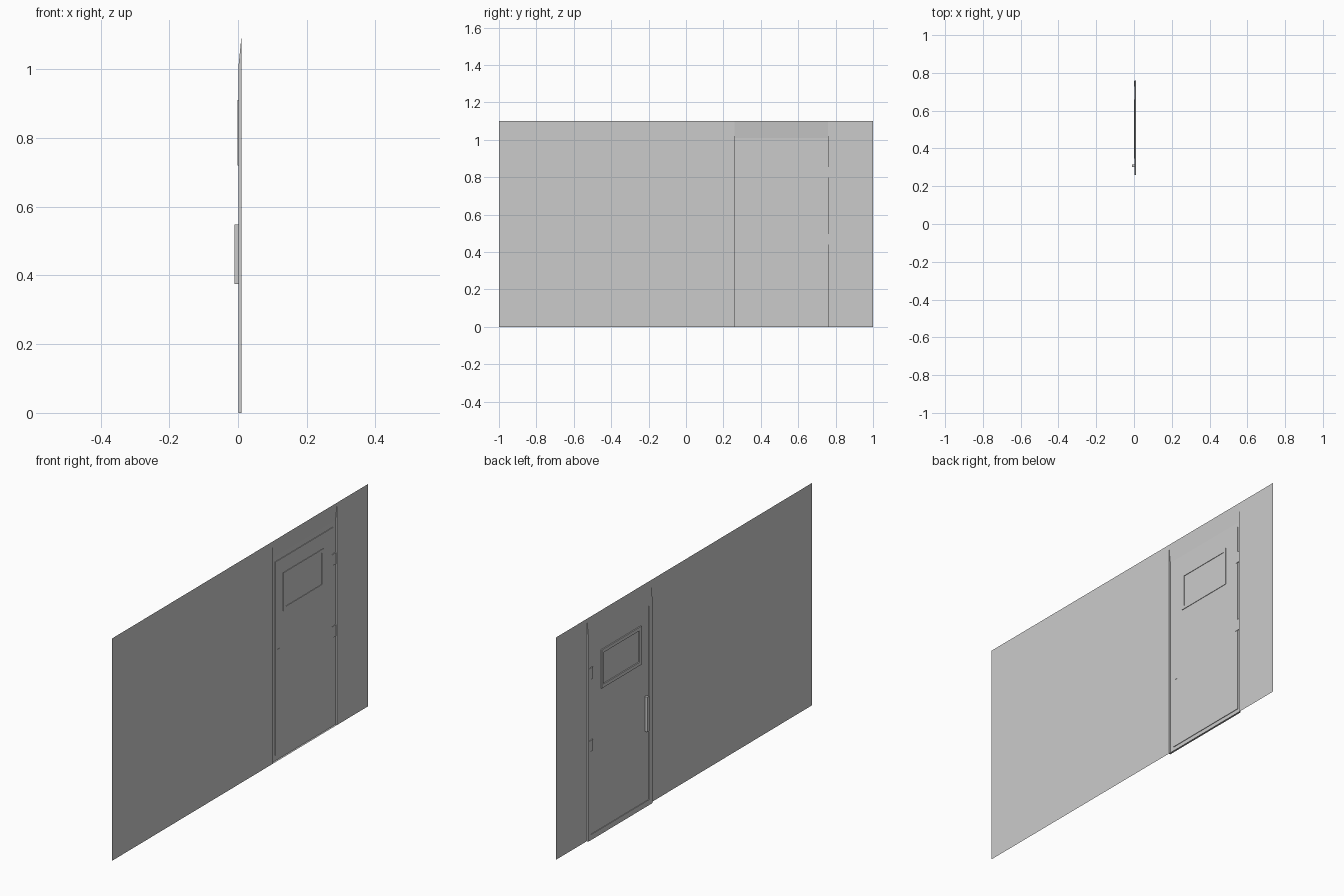
import bpy, bmesh

if "Cube" in bpy.data.objects:
    bpy.data.objects.remove(bpy.data.objects["Cube"])

WALL_X, RECESS_X, PANEL_X = 0.0105, 0.0015, 0.0045
Y0, Y1, TOP, LINTEL = 0.26, 0.76, 1.1, 1.01


def make_object(name, bm):
    bmesh.ops.remove_doubles(bm, verts=bm.verts, dist=1e-5)
    mesh = bpy.data.meshes.new(name)
    bm.to_mesh(mesh)
    bm.free()
    obj = bpy.data.objects.new(name, mesh)
    bpy.context.collection.objects.link(obj)
    return obj


def rect(x, y0, y1, z0, z1):
    # Rectangle facing +x
    return [(x, y0, z0), (x, y1, z0), (x, y1, z1), (x, y0, z1)]


def face(bm, pts):
    bm.faces.new([bm.verts.new(p) for p in pts])


def bridge(bm, outer, inner):
    # Four quads joining two rectangles
    for i in range(4):
        j = (i + 1) % 4
        face(bm, [outer[i], outer[j], inner[j], inner[i]])


def box(name, x0, x1, y0, y1, z0, z1):
    bm = bmesh.new()
    a, b = rect(x0, y0, y1, z0, z1), rect(x1, y0, y1, z0, z1)
    bridge(bm, a, b)
    face(bm, a[::-1])
    face(bm, b)
    return make_object(name, bm)


# Flat wall on both sides of the doorway
bm = bmesh.new()
face(bm, rect(WALL_X, -1, Y0, 0, TOP))
face(bm, rect(WALL_X, Y1, 1, 0, TOP))
make_object("wall", bm)

# Recessed doorway: side steps, threshold and sloped lintel, then raised door leaf
bm = bmesh.new()
for y in (Y0, Y1):
    pts = [(WALL_X, y, 0), (RECESS_X, y, 0), (RECESS_X, y, LINTEL), (WALL_X, y, TOP)]
    face(bm, pts if y == Y0 else pts[::-1])
face(bm, [(WALL_X, Y0, 0), (WALL_X, Y1, 0), (RECESS_X, Y1, 0), (RECESS_X, Y0, 0)])
face(bm, [(RECESS_X, Y0, LINTEL), (RECESS_X, Y1, LINTEL), (WALL_X, Y1, TOP), (WALL_X, Y0, TOP)])
leaf = (0.286, 0.742, 0.027, 0.985)
bridge(bm, rect(RECESS_X, Y0, Y1, 0, LINTEL), rect(RECESS_X, *leaf))
bridge(bm, rect(RECESS_X, *leaf), rect(PANEL_X, *leaf))
face(bm, rect(PANEL_X, *leaf))
make_object("door", bm)

# Window frame: rectangular ring standing out on both faces of the door
bm = bmesh.new()
outer, inner = (0.347, 0.66, 0.72, 0.91), (0.364, 0.645, 0.737, 0.893)
back, front = -0.001, 0.007
loops = [rect(back, *outer), rect(front, *outer), rect(front, *inner), rect(back, *inner)]
for i in range(4):
    bridge(bm, loops[i], loops[(i + 1) % 4])
make_object("window_frame", bm)

# Hinges
for name, z in (("upper_hinge", 0.825), ("lower_hinge", 0.468)):
    box(name, -0.001, 0.006, 0.727, 0.758, z - 0.028, z + 0.028)

# Pull handle passing through the door
box("handle", -0.0105, 0.006, 0.301, 0.316, 0.375, 0.548)
